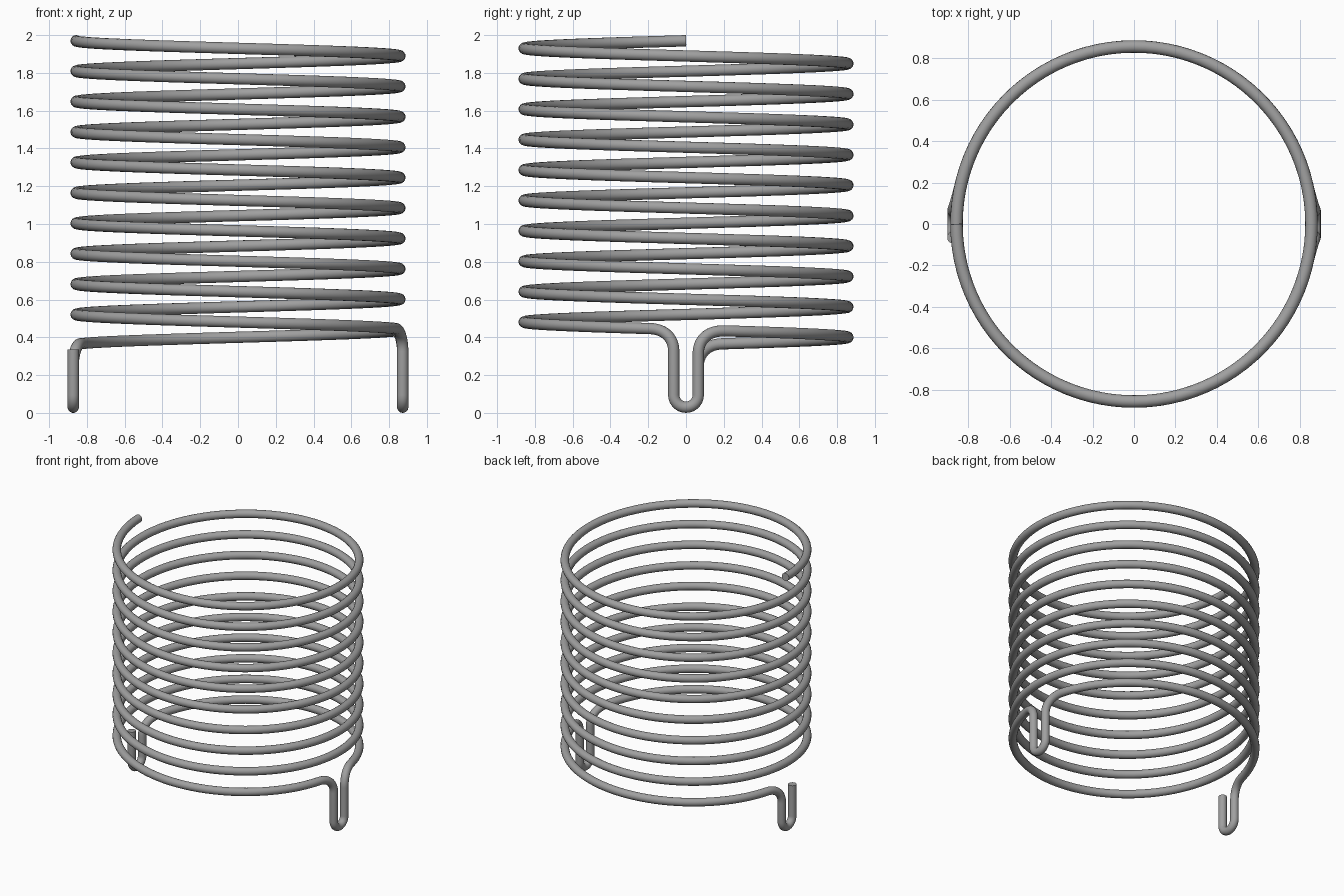
import bpy
from math import sin, cos, pi, radians
from mathutils import Vector, Matrix
from mathutils.geometry import interpolate_bezier

if "Cube" in bpy.data.objects:
    bpy.data.objects.remove(bpy.data.objects["Cube"], do_unlink=True)

COIL_R, WIRE_R, PITCH, TOP_Z = 0.857, 0.03, 0.161, 1.97
STEPS = 96          # points per turn
GAP = 0.0375        # part of a turn taken by half a hook
LEG_X, LEG_Y = 0.872, 0.065


def coil_point(turn):
    a = pi + 2 * pi * turn
    return Vector((COIL_R * cos(a), COIL_R * sin(a), TOP_Z - PITCH * turn))


def coil(start, end):
    n = round((end - start) * STEPS)
    return [coil_point(start + (end - start) * i / n) for i in range(n + 1)]


def bend(turn, side):
    """Curve from the coil down into a leg, on the +x side."""
    a = 2 * pi * GAP * side
    z = TOP_Z - PITCH * (turn + GAP * side)
    start = Vector((COIL_R * cos(a), COIL_R * sin(a), z))
    inward = Vector((sin(a), -cos(a), 0)) * side
    leg = Vector((LEG_X, LEG_Y * side, z - 0.12))
    return interpolate_bezier(start, start + inward * 0.1,
                              leg + Vector((0, 0, 0.06)), leg, 14)


def hook(turn, stub_top=None):
    """U-shaped foot; it ends as a short stub when stub_top is given."""
    points = bend(turn, -1)
    for i in range(17):
        a = pi + pi * i / 16
        points.append(Vector((LEG_X, LEG_Y * cos(a), WIRE_R + LEG_Y * (1 + sin(a)))))
    if stub_top is None:
        points += reversed(bend(turn, 1))
    else:
        points.append(Vector((LEG_X, LEG_Y, stub_top)))
    return points


# Path of the whole wire, from the free top end to the last stub
half_turn = Matrix.Rotation(pi, 4, 'Z')
path = coil(0, 9.5 - GAP)
path += hook(9.5)[1:]
path += coil(9.5 + GAP, 10 - GAP)[1:]
path += [half_turn @ p for p in hook(10, 0.335)[1:]]

# Round wire swept along the path
curve = bpy.data.curves.new("spring_wire", 'CURVE')
curve.dimensions = '3D'
curve.bevel_depth = WIRE_R
curve.bevel_resolution = 6
curve.use_fill_caps = True
spline = curve.splines.new('POLY')
spline.points.add(len(path) - 1)
for point, p in zip(spline.points, path):
    point.co = (*p, 1)

wire = bpy.data.objects.new("spring_wire", curve)
bpy.context.collection.objects.link(wire)
bpy.ops.object.select_all(action='DESELECT')
wire.select_set(True)
bpy.context.view_layer.objects.active = wire
bpy.ops.object.convert(target='MESH')
bpy.ops.object.shade_smooth_by_angle(angle=radians(40))

# Grey metal
grey = bpy.data.materials.new("grey_metal")
grey.use_nodes = True
colour = (0.35, 0.35, 0.35, 1)
grey.diffuse_color = colour
grey.node_tree.nodes["Principled BSDF"].inputs["Base Color"].default_value = colour
wire = bpy.context.object
wire.data.materials.clear()
wire.data.materials.append(grey)
